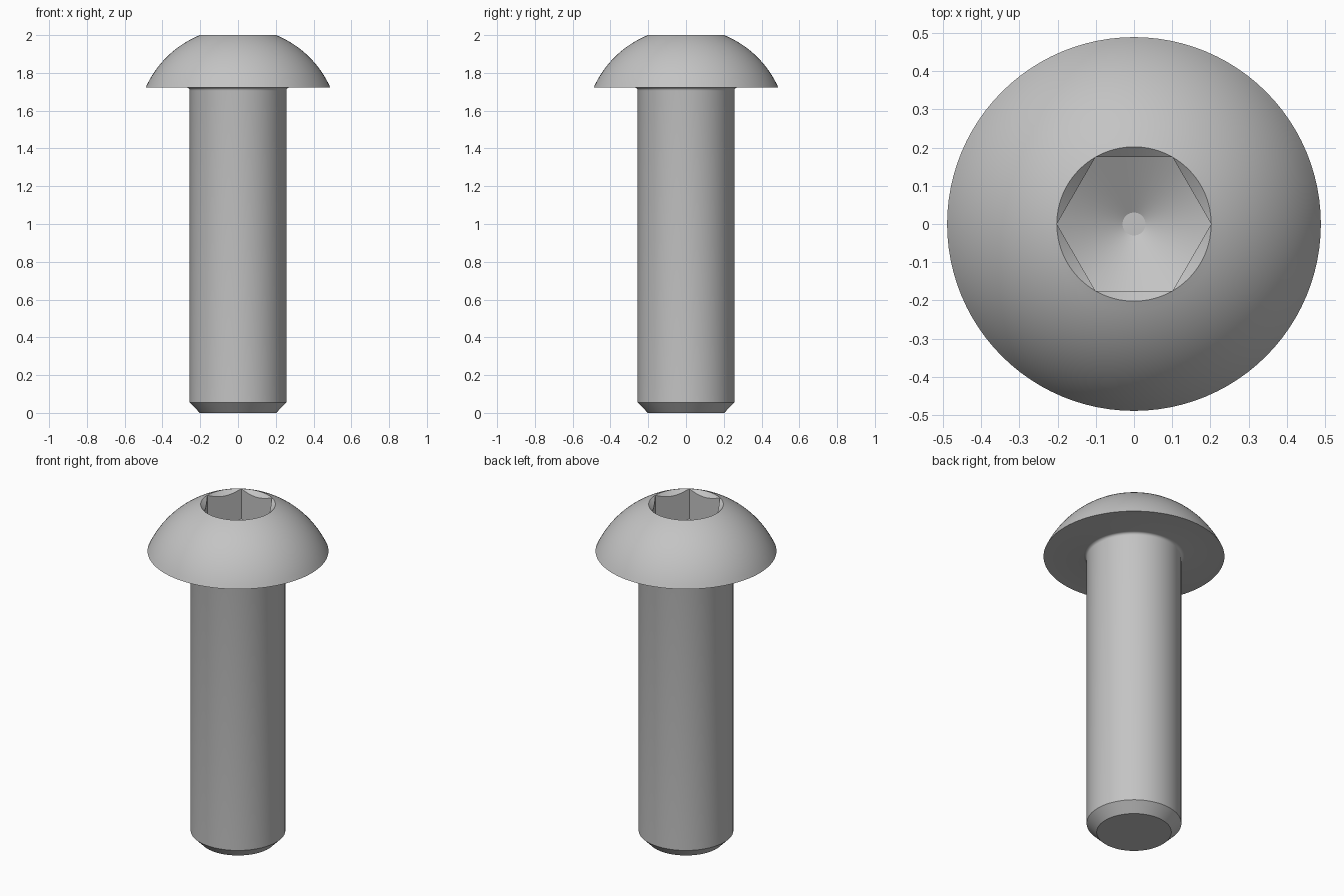
import bpy, bmesh, math

if "Cube" in bpy.data.objects:
    bpy.data.objects.remove(bpy.data.objects["Cube"])

SEG = 96                      # divisible by 6 so the hexagon corners are exact
HEX_R = 0.202                 # socket corner radius, also the rim radius
APOTHEM = HEX_R * math.cos(math.pi / 6)
HEAD_Z, TOP_Z = 1.722, 2.0


def hex_radius(a):
    return APOTHEM / math.cos((a % (math.pi / 3)) - math.pi / 6)


def circle(r, z):
    return [(r * math.cos(i * math.tau / SEG), r * math.sin(i * math.tau / SEG), z)
            for i in range(SEG)]


def hexagon(height):
    """Hexagon ring whose height depends on the distance from the axis."""
    ring = []
    for i in range(SEG):
        a = i * math.tau / SEG
        r = hex_radius(a)
        ring.append((r * math.cos(a), r * math.sin(a), height(r)))
    return ring


rings = []

# Shank with chamfered tip
rings += [circle(0.202, 0), circle(0.256, 0.055)]

# Small fillet under the head
f = 0.016
for i in range(5):
    a = i * math.pi / 8
    rings.append(circle(0.256 + f * (1 - math.cos(a)), HEAD_Z - f + f * math.sin(a)))

# Domed head, an arc centred on the axis
cz, R = 1.504, 0.5355
a0 = math.atan2(HEAD_Z - cz, 0.489)
a1 = math.atan2(TOP_Z - cz, HEX_R)
for i in range(17):
    a = a0 + (a1 - a0) * i / 16
    rings.append(circle(R * math.cos(a), cz + R * math.sin(a)))
rings[-1] = circle(HEX_R, TOP_Z)

# Hex socket: conical lead-in, flat walls, drilled conical floor
rings.append(hexagon(lambda r: TOP_Z - (HEX_R - r) * 0.9))
rings.append(hexagon(lambda r: 1.82 - (HEX_R - r) * 0.58))
rings.append(circle(0.03, 1.82 - (HEX_R - 0.03) * 0.58))

# Skin the rings into one closed surface
bm = bmesh.new()
loops = [[bm.verts.new(p) for p in ring] for ring in rings]
for lo, hi in zip(loops, loops[1:]):
    for i in range(SEG):
        j = (i + 1) % SEG
        bm.faces.new((lo[i], lo[j], hi[j], hi[i]))
bm.faces.new(loops[0][::-1])
bm.faces.new(loops[-1])
bmesh.ops.remove_doubles(bm, verts=bm.verts[:], dist=1e-5)
bmesh.ops.recalc_face_normals(bm, faces=bm.faces[:])

mesh = bpy.data.meshes.new("button_head_bolt")
bm.to_mesh(mesh)
bm.free()
bolt = bpy.data.objects.new("button_head_bolt", mesh)
bpy.context.collection.objects.link(bolt)

# Steel colour
steel = bpy.data.materials.new("grey_steel")
steel.diffuse_color = (0.55, 0.55, 0.55, 1)
steel.use_nodes = True
steel.node_tree.nodes["Principled BSDF"].inputs["Base Color"].default_value = steel.diffuse_color
mesh.materials.append(steel)

bpy.context.view_layer.objects.active = bolt
bolt.select_set(True)
bpy.ops.object.shade_smooth_by_angle(angle=math.radians(28))
